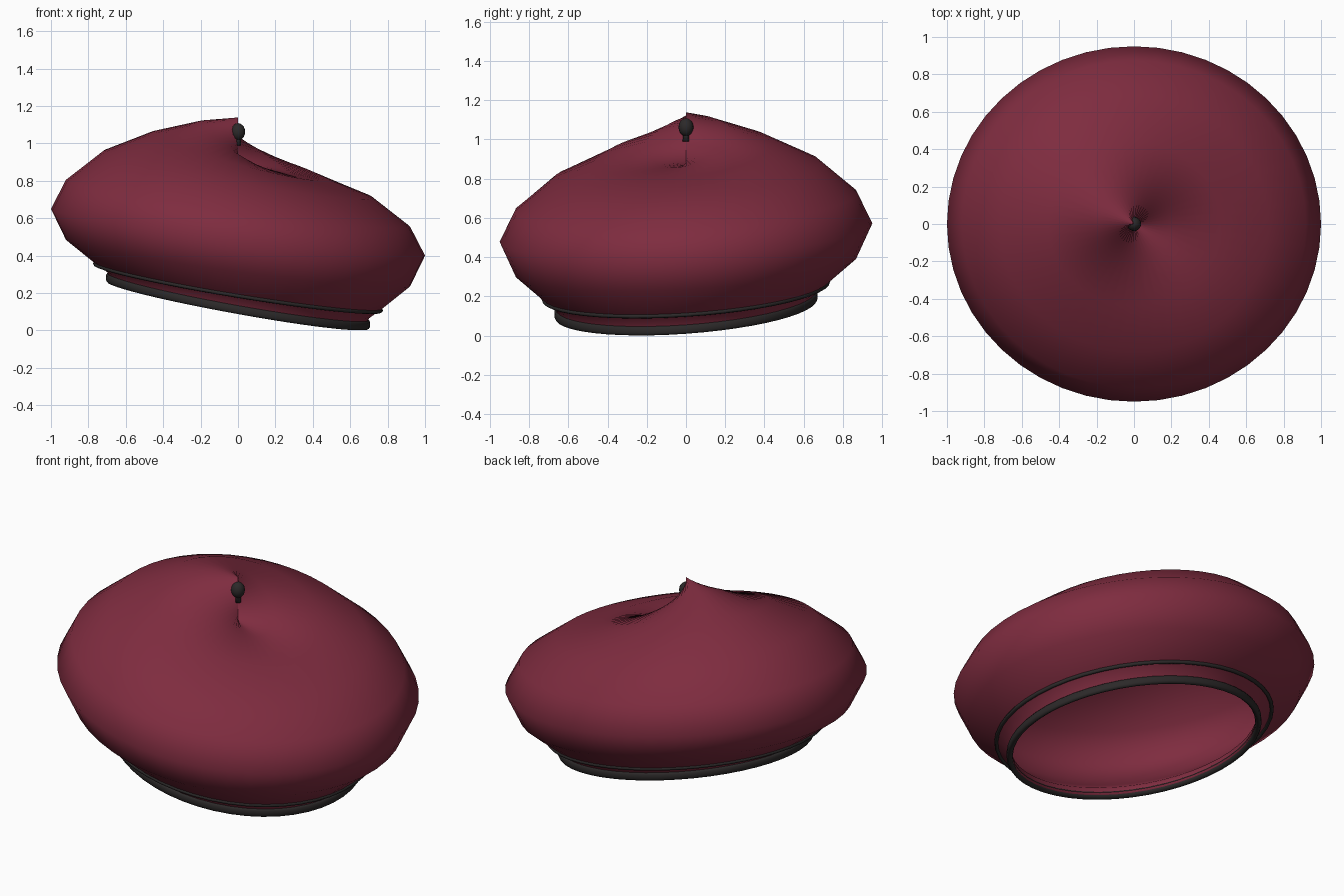
import bpy, bmesh, math

if "Cube" in bpy.data.objects:
    bpy.data.objects.remove(bpy.data.objects["Cube"])

SEG = 48


def material(name, rgb):
    m = bpy.data.materials.new(name)
    m.diffuse_color = (*rgb, 1)
    m.use_nodes = True
    m.node_tree.nodes["Principled BSDF"].inputs["Base Color"].default_value = m.diffuse_color
    return m


felt = material("burgundy_felt", (0.21, 0.025, 0.05))
leather = material("dark_trim", (0.025, 0.022, 0.022))


def slouch(a):
    # sideways tilt, constant along each meridian
    return -0.125 * math.cos(a) + 0.047 * math.sin(a)


def lathe(name, profile, mat, closed=False, sy=0.95, tilt=True):
    bm = bmesh.new()
    rings = []
    for r, z in profile:
        ring = []
        for i in range(SEG):
            a = 2 * math.pi * i / SEG
            ring.append(bm.verts.new((r * math.cos(a), sy * r * math.sin(a),
                                      z + (slouch(a) if tilt else 0))))
        rings.append(ring)
    pairs = list(zip(rings, rings[1:]))
    if closed:
        pairs.append((rings[-1], rings[0]))
    for lo, hi in pairs:
        for i in range(SEG):
            j = (i + 1) % SEG
            bm.faces.new((lo[i], lo[j], hi[j], hi[i]))
    me = bpy.data.meshes.new(name)
    bm.to_mesh(me)
    bm.free()
    ob = bpy.data.objects.new(name, me)
    bpy.context.collection.objects.link(ob)
    me.materials.append(mat)
    for p in me.polygons:
        p.use_smooth = True
    return ob


def tube(r, z, w, h, n=8):
    return [(r + w * math.cos(2 * math.pi * k / n), z + h * math.sin(2 * math.pi * k / n))
            for k in range(n)]


# crown: inner lining up to the centre is a thin offset of the outer felt
outer = [(0.69, 0.15), (0.70, 0.19), (0.77, 0.24), (0.92, 0.36), (1.0, 0.525),
         (0.92, 0.68), (0.72, 0.835), (0.46, 0.935), (0.2, 0.99), (0.001, 1.005)]
inner = [(0.03, 0.985), (0.2, 0.97), (0.455, 0.915), (0.71, 0.815), (0.905, 0.667),
         (0.98, 0.525), (0.905, 0.373), (0.758, 0.256), (0.682, 0.2), (0.672, 0.15)]
lathe("crown", outer, felt)
lathe("crown_lining", inner + [outer[0]], felt)

# headband and piping
lathe("headband", [(0.675, 0.145), (0.688, 0.1345), (0.70, 0.1345), (0.707, 0.145),
                   (0.707, 0.17), (0.70, 0.18), (0.685, 0.18), (0.675, 0.17)],
      leather, closed=True)
lathe("piping", tube(0.764, 0.232, 0.011, 0.011), leather, closed=True)

# stalk and bead on top
lathe("stalk", [(0.0005, 0.99), (0.017, 0.99), (0.015, 1.03)], leather, sy=1, tilt=False)
bpy.ops.mesh.primitive_uv_sphere_add(segments=16, ring_count=10, radius=1, location=(0, 0, 1.062))
bead = bpy.context.object
bead.name = "bead"
bead.scale = (0.038, 0.038, 0.046)
bead.data.materials.append(leather)
bpy.ops.object.shade_smooth()
